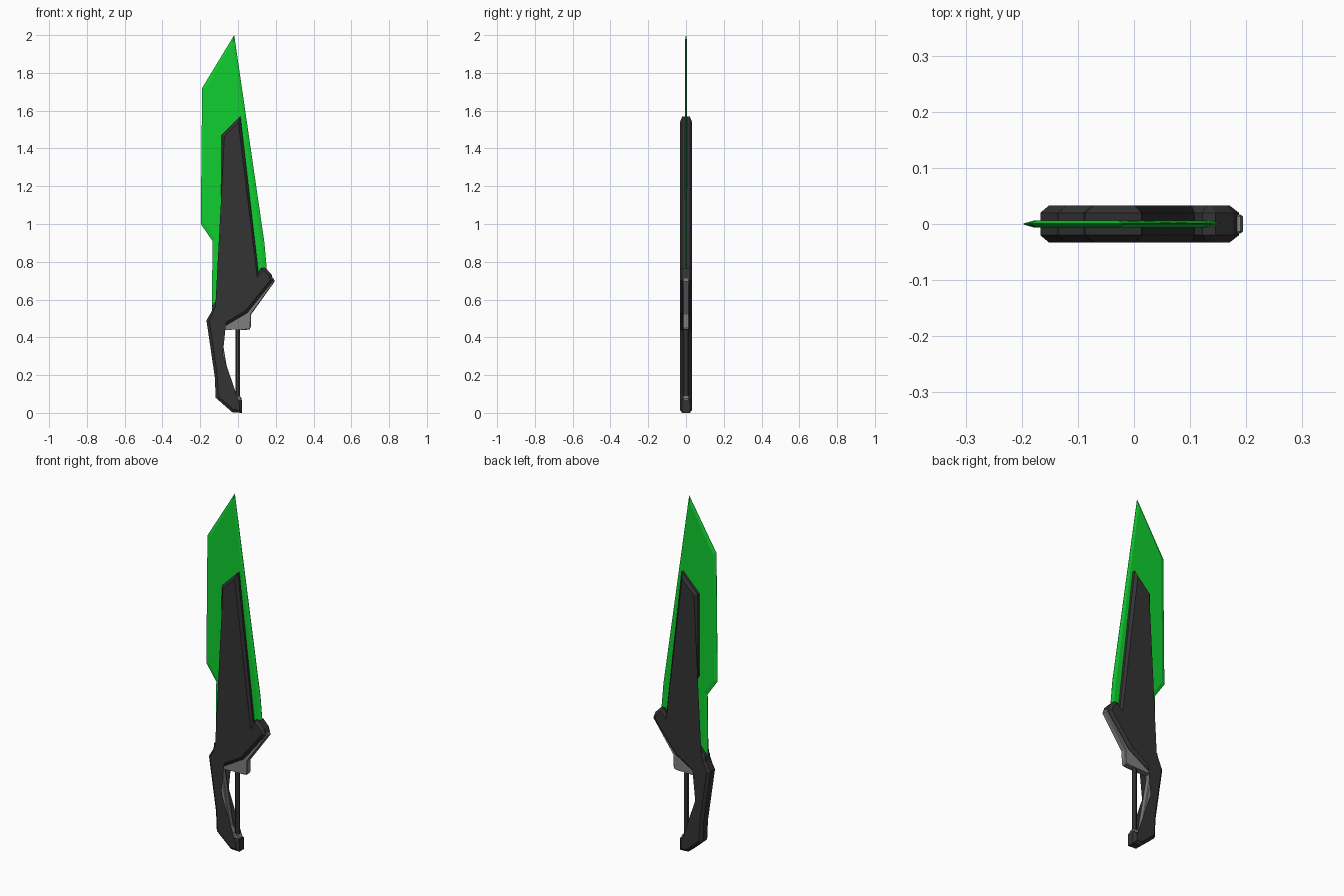
import bpy, bmesh, math
from mathutils import Vector

if "Cube" in bpy.data.objects:
    bpy.data.objects.remove(bpy.data.objects["Cube"])


def material(name, rgb):
    m = bpy.data.materials.new(name)
    m.diffuse_color = (*rgb, 1)
    m.use_nodes = True
    m.node_tree.nodes["Principled BSDF"].inputs["Base Color"].default_value = m.diffuse_color
    return m


GREEN = material("bright green", (0.005, 0.62, 0.03))
DARK = material("charcoal", (0.033, 0.033, 0.034))
GREY = material("mid grey", (0.21, 0.21, 0.21))
ROD = material("dark grey", (0.05, 0.05, 0.05))


def inset(points, d):
    """Mitred inward offset of a counter-clockwise outline."""
    out = []
    n = len(points)
    for i in range(n):
        p = Vector(points[i])
        a = (p - Vector(points[i - 1])).normalized()
        b = (Vector(points[(i + 1) % n]) - p).normalized()
        na, nb = Vector((-a.y, a.x)), Vector((-b.y, b.x))
        out.append(p + (na + nb) * d / max(0.35, 1 + na.dot(nb)))
    return out


def slab(name, points, half, rim, chamfer, mat):
    """Front-view outline given thickness, with chamfered edges on both sides."""
    area = sum(points[i - 1][0] * p[1] - p[0] * points[i - 1][1] for i, p in enumerate(points))
    if area < 0:
        points = points[::-1]
    inner = inset(points, chamfer)
    bm = bmesh.new()
    rings = []
    for pts, y in ((inner, -half), (points, -rim), (points, rim), (inner, half)):
        rings.append([bm.verts.new((p[0], y, p[1])) for p in pts])
    n = len(points)
    for r, s in zip(rings, rings[1:]):
        for i in range(n):
            j = (i + 1) % n
            bm.faces.new((r[i], r[j], s[j], s[i]))
    caps = [bm.faces.new(rings[0]), bm.faces.new(rings[-1])]
    bmesh.ops.triangulate(bm, faces=caps)
    bmesh.ops.recalc_face_normals(bm, faces=bm.faces)
    me = bpy.data.meshes.new(name)
    bm.to_mesh(me)
    bm.free()
    me.materials.append(mat)
    ob = bpy.data.objects.new(name, me)
    bpy.context.collection.objects.link(ob)
    return ob


# Thin translucent-looking blade with sharpened edges
slab("blade", [(-0.02, 2.0), (-0.19, 1.72), (-0.197, 1.0), (-0.135, 0.91), (-0.138, 0.56),
               (-0.05, 0.55), (0.12, 0.70), (0.152, 0.765), (0.14, 0.90)],
     0.006, 0.0008, 0.018, GREEN)

# Spine, guard and handle in one chamfered body
slab("body", [(0.013, 1.57), (-0.087, 1.47), (-0.09, 1.01), (-0.056, 0.94), (-0.06, 0.66),
              (-0.135, 0.57), (-0.138, 0.54), (-0.167, 0.49), (-0.123, 0.19), (-0.118, 0.08),
              (-0.03, 0.003), (0.022, 0.0), (0.022, 0.068), (-0.025, 0.07), (-0.06, 0.105),
              (-0.11, 0.435), (0.05, 0.53), (0.187, 0.70), (0.177, 0.735), (0.145, 0.768),
              (0.122, 0.768), (0.108, 0.745)],
     0.033, 0.02, 0.015, DARK)

# Grey lining around the grip opening
slab("grip_lining", [(-0.12, 0.45), (-0.07, 0.09), (-0.035, 0.06), (0.015, 0.055), (0.02, 0.075),
                     (0.01, 0.09), (-0.02, 0.092), (-0.038, 0.12), (-0.09, 0.425), (-0.085, 0.44),
                     (-0.07, 0.47)],
     0.017, 0.013, 0.004, GREY)

# Grey block under the guard and strip along its lower edge
slab("guard_lining", [(-0.11, 0.436), (0.0, 0.442), (0.03, 0.438), (0.062, 0.442), (0.068, 0.455),
                      (0.07, 0.522), (0.194, 0.695), (0.190, 0.712), (0.16, 0.71), (0.04, 0.56)],
     0.017, 0.013, 0.004, GREY)

# Straight rod closing the grip
bpy.ops.mesh.primitive_cylinder_add(vertices=8, radius=0.013, depth=0.39,
                                    location=(-0.002, 0, 0.265), rotation=(0, 0, math.pi / 8))
rod = bpy.context.object
rod.name = "grip_rod"
rod.data.materials.append(ROD)
